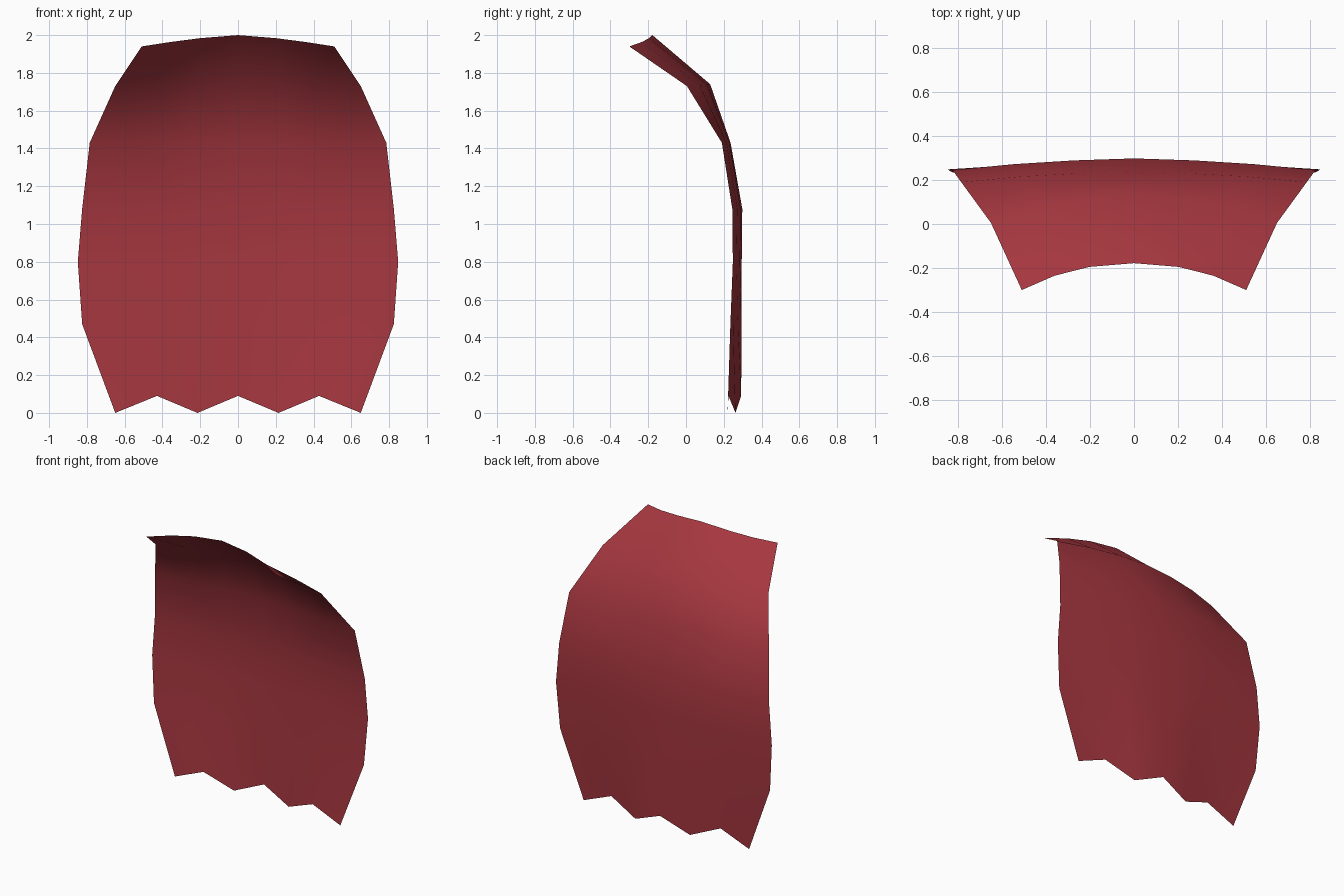
import bpy
import bmesh

cube = bpy.data.objects.get("Cube")
if cube:
    bpy.data.objects.remove(cube, do_unlink=True)

# Cloth colour
red = bpy.data.materials.new("cloth_red")
red.use_nodes = True
colour = (0.38, 0.038, 0.05, 1)
red.diffuse_color = colour
bsdf = red.node_tree.nodes["Principled BSDF"]
bsdf.inputs["Base Color"].default_value = colour
bsdf.inputs["Roughness"].default_value = 0.9

# Left half of the cape: height, half width, side drop, column spread,
# and depth from middle to side
across = (0, 0.33, 0.66, 1)
rows = [
    (0.09, 0.65, 0, 1, (0.292, 0.262, 0.225, 0.22)),
    (0.47, 0.825, 0, 1, (0.294, 0.275, 0.25, 0.235)),
    (0.80, 0.848, 0, 1, (0.295, 0.286, 0.267, 0.248)),
    (1.08, 0.825, 0, 1, (0.298, 0.289, 0.272, 0.245)),
    (1.43, 0.785, 0, 1, (0.236, 0.23, 0.215, 0.19)),
    (1.74, 0.65, 0.01, 1, (0.128, 0.112, 0.072, 0.005)),
    (2.00, 0.51, 0.06, 0.83, (-0.178, -0.195, -0.235, -0.3)),
]

bm = bmesh.new()
grid = []
for r, (z, width, drop, spread, depths) in enumerate(rows):
    line = []
    for c, (column, y) in enumerate(zip(across, depths)):
        u = column ** spread
        # Zigzag hem: every second point of the lowest row hangs down
        height = 0 if r == 0 and c % 2 else z - drop * u ** 1.4
        line.append(bm.verts.new((u * width, y, height)))
    grid.append(line)
for low, high in zip(grid, grid[1:]):
    for c in range(len(across) - 1):
        bm.faces.new((low[c], high[c], high[c + 1], low[c + 1]))

mesh = bpy.data.meshes.new("cape")
bm.to_mesh(mesh)
bm.free()
mesh.materials.append(red)
for face in mesh.polygons:
    face.use_smooth = True

# Mirror to the right half
cape = bpy.data.objects.new("cape", mesh)
bpy.context.collection.objects.link(cape)
mirror = cape.modifiers.new("mirror", "MIRROR")
mirror.use_axis[0] = True
mirror.use_clip = True
